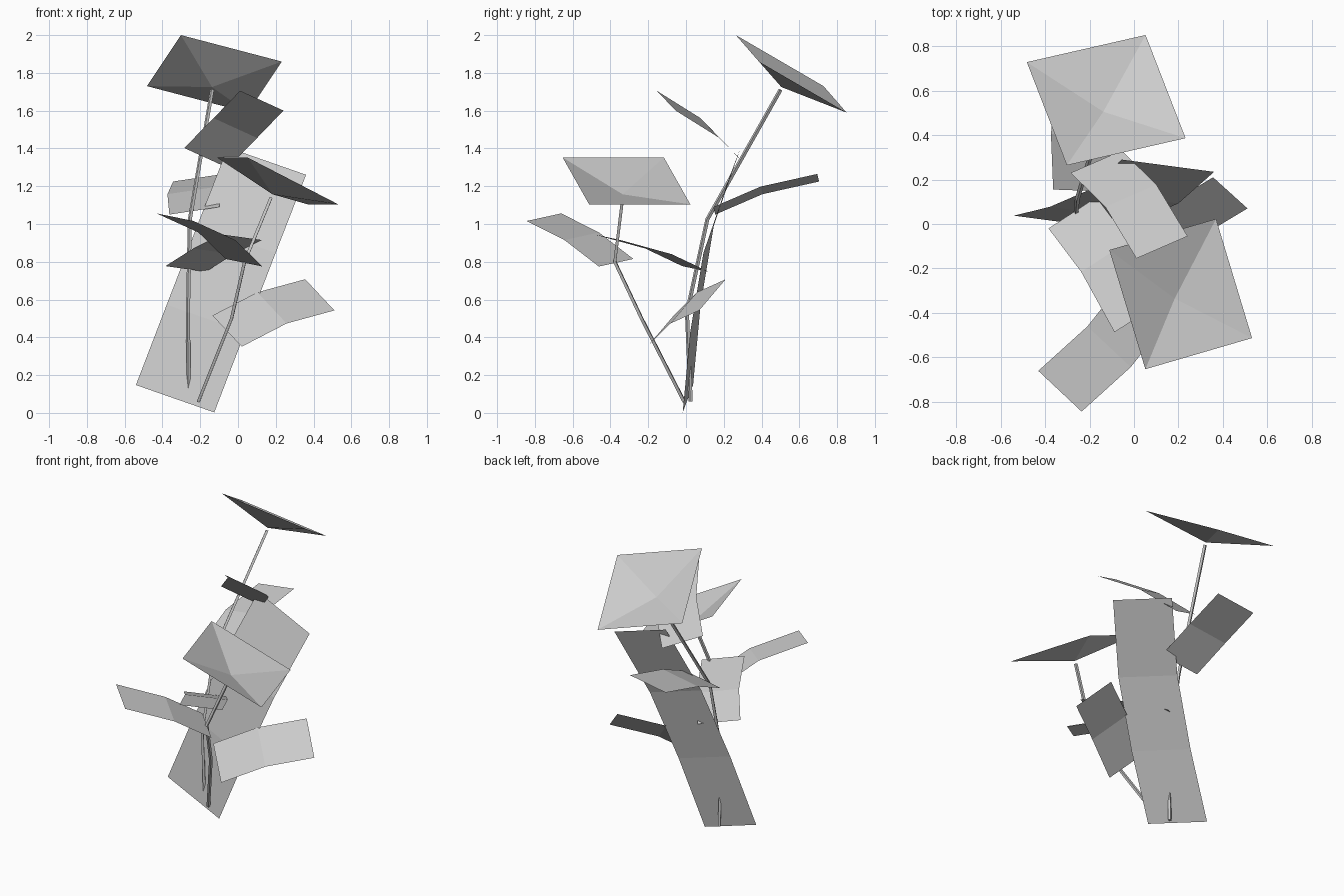
import bpy
import bmesh
from mathutils import Vector

cube = bpy.data.objects.get("Cube")
if cube:
    bpy.data.objects.remove(cube, do_unlink=True)

# One plain grey for the whole plant
grey = bpy.data.materials.new("plain_grey")
grey.use_nodes = True
colour = (0.6, 0.6, 0.6, 1.0)
grey.diffuse_color = colour
grey.node_tree.nodes["Principled BSDF"].inputs["Base Color"].default_value = colour


def link_object(name, data):
    """Put object data into the scene with the grey material."""
    data.materials.append(grey)
    obj = bpy.data.objects.new(name, data)
    bpy.context.collection.objects.link(obj)
    return obj


def finish_card(name, bm):
    """Turn an open card so that its upper side is the outside."""
    bm.normal_update()
    for face in bm.faces:
        if face.normal.z < 0:
            face.normal_flip()
    mesh = bpy.data.meshes.new(name)
    bm.to_mesh(mesh)
    bm.free()
    return link_object(name, mesh)


def make_leaf(name, width, centre_line):
    """Bent strip: one row of two points for each point of the centre line."""
    bm = bmesh.new()
    half = Vector(width) / 2
    previous = None
    for point in map(Vector, centre_line):
        row = bm.verts.new(point - half), bm.verts.new(point + half)
        if previous:
            bm.faces.new((previous[0], previous[1], row[1], row[0]))
        previous = row
    return finish_card(name, bm)


def make_flower(name, middle, cup, side, depth):
    """Square bloom of four triangles that dip to a cup point."""
    bm = bmesh.new()
    middle, side, depth = Vector(middle), Vector(side), Vector(depth)
    cup_vert = bm.verts.new(cup)
    signs = ((-1, -1), (1, -1), (1, 1), (-1, 1))
    corners = [bm.verts.new(middle + side * a + depth * b) for a, b in signs]
    for i, corner in enumerate(corners):
        bm.faces.new((cup_vert, corner, corners[(i + 1) % len(corners)]))
    return finish_card(name, bm)


def make_stem(name, path):
    """Thin four-sided tube along a path, made into a mesh."""
    curve = bpy.data.curves.new(name, "CURVE")
    curve.dimensions = "3D"
    curve.bevel_depth = 0.011
    curve.bevel_resolution = 0
    curve.use_fill_caps = True
    spline = curve.splines.new("POLY")
    spline.points.add(len(path) - 1)
    for spline_point, position in zip(spline.points, path):
        spline_point.co = (*position, 1)
    obj = link_object(name, curve)
    bpy.ops.object.select_all(action="DESELECT")
    obj.select_set(True)
    bpy.context.view_layer.objects.active = obj
    bpy.ops.object.convert(target="MESH")
    for polygon in obj.data.polygons:
        polygon.use_smooth = False
    return obj


# Stems
make_stem("tall_stem", [(-.26, .025, .06), (-.265, .005, .53),
                        (-.255, .113, 1.025), (-.137, .5, 1.71)])
make_stem("short_stem", [(-.21, -.01, .06), (-.034, -.235, .5),
                         (.035, -.377, .8), (.175, -.335, 1.14)])

# Blooms on the stem tips
make_flower("tall_flower", (-.125, .557, 1.795), (-.138, .505, 1.725),
            (.267, .061, -.07), (-.09, .232, -.135))
make_flower("short_flower", (.21, -.315, 1.228), (.183, -.335, 1.157),
            (.24, .07, -.124), (.081, -.268, 0))

# Large ground leaf rising behind the stems
make_leaf("ground_leaf", (.415, -.055, -.145),
          [(-.333, .01, .075), (-.17, .05, .5), (-.008, .12, .92), (.153, .262, 1.333)])

# Leaves on the tall stem, lowest first
make_leaf("tall_stem_low_leaf", (.215, .14, -.03),
          [(-.277, .05, .762), (-.13, -.145, .855), (.02, -.417, .93)])
make_leaf("tall_stem_middle_leaf", (.267, -.01, .04),
          [(-.23, .15, 1.07), (-.24, .4, 1.178), (-.21, .7, 1.245)])
make_leaf("tall_stem_high_leaf", (.23, .1, -.105),
          [(-.17, .28, 1.35), (-.014, .127, 1.508), (.126, -.105, 1.653)])

# Leaves on the short stem
make_leaf("short_stem_low_leaf", (.155, -.14, -.165),
          [(-.058, -.135, .433), (.18, -.012, .556), (.433, .14, .625)])
make_leaf("short_stem_high_leaf", (.195, -.183, -.04),
          [(.032, -.37, .795), (-.112, -.552, .935), (-.333, -.752, 1.036)])
